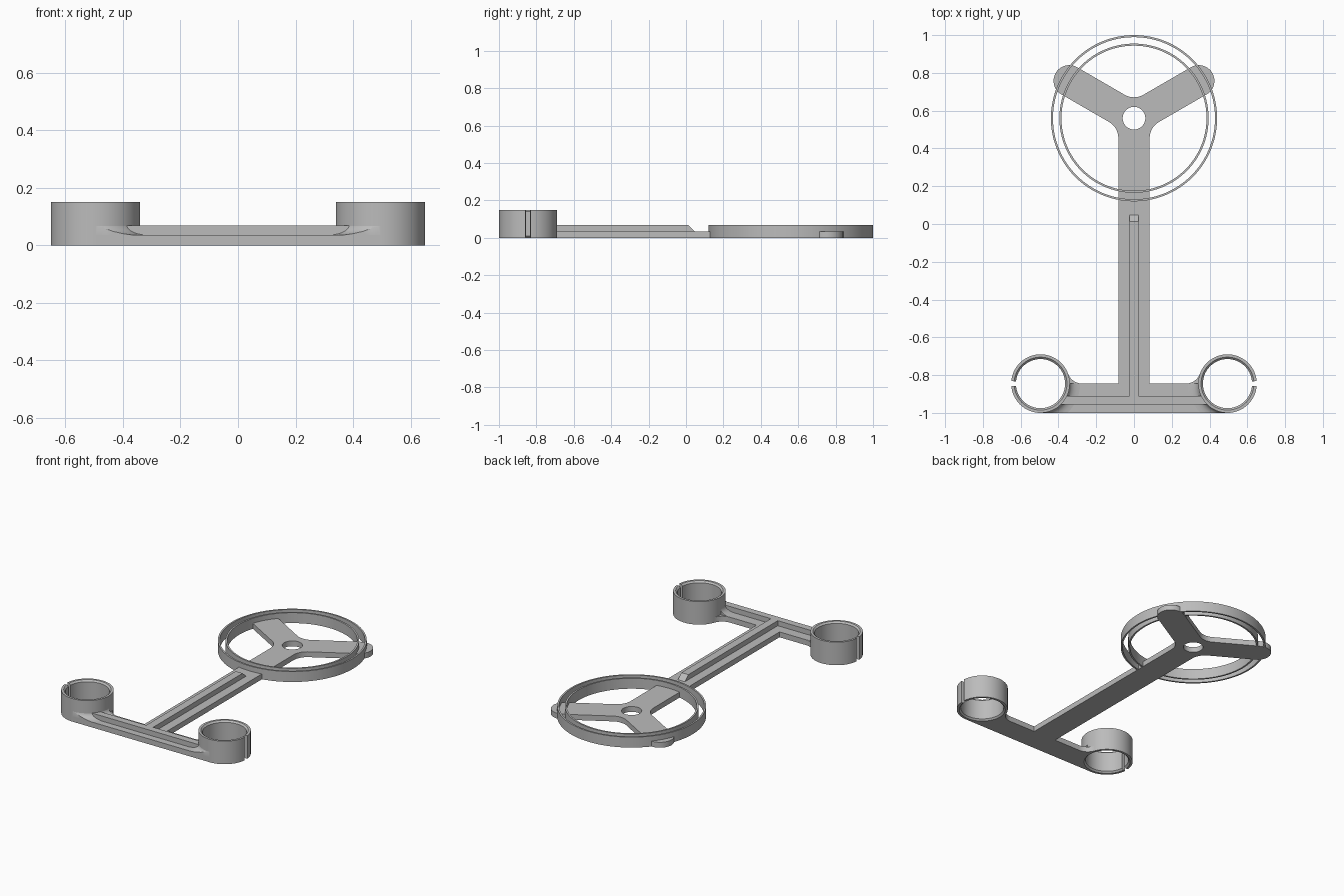
import bpy, bmesh
from math import sin, cos, pi, radians

cube = bpy.data.objects.get("Cube")
if cube:
    bpy.data.objects.remove(cube, do_unlink=True)

grey = bpy.data.materials.new("plain grey")
grey.use_nodes = True
colour = (0.5, 0.5, 0.5, 1)
grey.diffuse_color = colour
grey.node_tree.nodes["Principled BSDF"].inputs["Base Color"].default_value = colour

PLATE, RAIL, CUP_H = 0.035, 0.068, 0.15
HALF = 0.083                 # half width of the stem and arms
HUB = (0, 0.56)
CUP_X, CUP_Y, CUP_R = 0.495, -0.845, 0.155


def arc(cx, cy, r, a0, a1, n=12):
    angles = [radians(a0 + (a1 - a0) * i / n) for i in range(n + 1)]
    return [(cx + r * cos(a), cy + r * sin(a)) for a in angles]


def mirrored(half):
    """Close a half outline whose ends lie on x = 0."""
    return half + [(-x, y) for x, y in reversed(half[1:-1])]


def finish(name, bm):
    bmesh.ops.remove_doubles(bm, verts=bm.verts, dist=1e-5)
    bmesh.ops.recalc_face_normals(bm, faces=bm.faces)
    mesh = bpy.data.meshes.new(name)
    bm.to_mesh(mesh)
    bm.free()
    mesh.materials.append(grey)
    ob = bpy.data.objects.new(name, mesh)
    bpy.context.collection.objects.link(ob)
    bpy.ops.object.select_all(action='DESELECT')
    ob.select_set(True)
    bpy.context.view_layer.objects.active = ob
    bpy.ops.object.shade_smooth_by_angle(angle=radians(30))
    return ob


def slab(name, outlines, z0, z1, edit=None):
    """Extrude flat outlines; inner outlines become holes."""
    curve = bpy.data.curves.new(name, 'CURVE')
    curve.dimensions, curve.fill_mode = '2D', 'BOTH'
    curve.extrude = (z1 - z0) / 2
    for pts in outlines:
        sp = curve.splines.new('POLY')
        sp.points.add(len(pts) - 1)
        for p, (x, y) in zip(sp.points, pts):
            p.co = (x, y, 0, 1)
        sp.use_cyclic_u = True
    temp = bpy.data.objects.new(name + "_outline", curve)
    bpy.context.collection.objects.link(temp)
    graph = bpy.context.evaluated_depsgraph_get()
    mesh = bpy.data.meshes.new_from_object(temp.evaluated_get(graph))
    bm = bmesh.new()
    bm.from_mesh(mesh)
    bpy.data.objects.remove(temp, do_unlink=True)
    bpy.data.curves.remove(curve)
    bpy.data.meshes.remove(mesh)
    for v in bm.verts:
        v.co.z += (z0 + z1) / 2
    if edit:
        edit(bm)
    return finish(name, bm)


def revolve(name, profile, centre, a0=0, a1=360, n=96, side=1, y_min=None):
    """Sweep a closed (radius, z) profile about a vertical axis."""
    bm = bmesh.new()
    full = a1 - a0 == 360
    rings = []
    for i in range(n if full else n + 1):
        a = radians(a0 + (a1 - a0) * i / n)
        rings.append([bm.verts.new((side * (centre[0] + r * cos(a)),
                                    centre[1] + r * sin(a), z)) for r, z in profile])
    k = len(profile)
    for i in range(n):
        p, q = rings[i], rings[(i + 1) % len(rings)]
        for j in range(k):
            bm.faces.new((p[j], p[(j + 1) % k], q[(j + 1) % k], q[j]))
    if not full:
        bm.faces.new(rings[0])
        bm.faces.new(rings[-1])
    if y_min is not None:
        cut = bmesh.ops.bisect_plane(
            bm, geom=bm.verts[:] + bm.edges[:] + bm.faces[:], plane_co=(0, y_min, 0),
            plane_no=(0, -1, 0), clear_outer=True)
        edges = [e for e in cut["geom_cut"] if isinstance(e, bmesh.types.BMEdge)]
        bmesh.ops.holes_fill(bm, edges=edges)
    return finish(name, bm)


# Flat base: crossbar, stem and the two upper arms, with a hub hole
blend = 0.08
blend_x = CUP_X - ((CUP_R + blend) ** 2 - blend ** 2) ** 0.5
tip = (0.396 * cos(pi / 6), HUB[1] + 0.396 * sin(pi / 6))
half = [(0, -1)]
half += arc(CUP_X, CUP_Y, 0.148, 270, 160, 24)
half[1] = (CUP_X, -1)
half += arc(blend_x, CUP_Y + blend, blend, -20, -90)
half += [(HALF, CUP_Y)]
half += arc(HALF + 0.1, 0.454, 0.1, 180, 120)
half += arc(*tip, HALF, -60, 120, 24)
half += arc(0, 0.771, 0.1, 300, 270)
half[-1] = (0, half[-1][1])
hole = arc(*HUB, 0.06, 0, 360, 48)[:-1]
slab("base_frame", [mirrored(half), hole], 0, PLATE)


# Raised T-shaped rib with a sloping end
def slope_end(bm):
    for v in bm.verts:
        if v.co.y > 0 and v.co.z > 0.05:
            v.co.y = 0.012


rib = [(0, -0.955), (0.395, -0.955), (0.362, -0.91), (0.025, -0.91), (0.025, 0.048), (0, 0.048)]
slab("raised_rib", [mirrored(rib)], PLATE - 0.001, RAIL, slope_end)

# Two thin concentric wheel rims
for name, r in (("outer_rim", 0.44), ("inner_rim", 0.395)):
    w = r - 0.011
    revolve(name, [(w, 0), (r, 0), (r, RAIL), (w, RAIL)], HUB, n=128)

# Split cups with chamfered bores, and the curved fillets at their feet
bore, lip = 0.13, 0.14
cup = [(lip, 0), (CUP_R, 0), (CUP_R, CUP_H), (lip, CUP_H),
       (bore, CUP_H - 0.01), (bore, 0.01)]
foot = [(0.148, 0.03), (0.21, 0.03), (0.21, PLATE), (0.195, 0.037),
        (0.18, 0.041), (0.167, 0.048), (0.158, 0.058), (CUP_R, 0.067), (0.148, 0.067)]
for label, side in (("left", 1), ("right", -1)):
    revolve(label + "_cup", cup, (CUP_X, CUP_Y), 5, 355, side=side)
    revolve(label + "_cup_fillet", foot, (CUP_X, CUP_Y), 180, 270, 32, side, -1)
